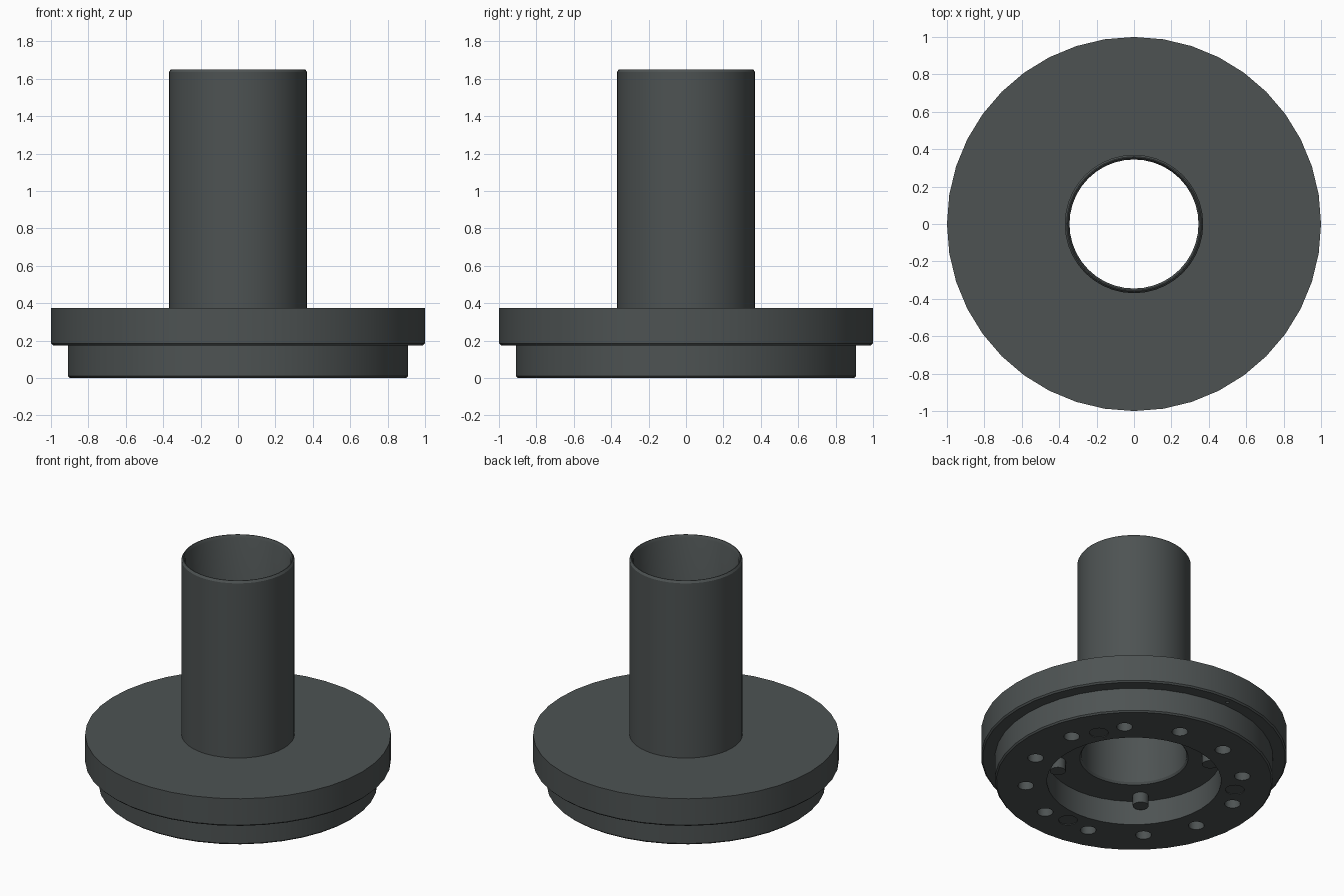
import bpy, bmesh
from math import cos, sin, radians, tau

SIDES = 40

if "Cube" in bpy.data.objects:
    bpy.data.objects.remove(bpy.data.objects["Cube"])

metal = bpy.data.materials.new("dark grey metal")
metal.use_nodes = True
color = (0.075, 0.086, 0.086, 1)
metal.diffuse_color = color
metal.node_tree.nodes["Principled BSDF"].inputs["Base Color"].default_value = color


def finish(name, bm):
    bmesh.ops.recalc_face_normals(bm, faces=bm.faces)
    mesh = bpy.data.meshes.new(name)
    bm.to_mesh(mesh)
    bm.free()
    mesh.materials.append(metal)
    obj = bpy.data.objects.new(name, mesh)
    bpy.context.collection.objects.link(obj)
    return obj


def smooth(obj):
    bpy.ops.object.select_all(action="DESELECT")
    obj.select_set(True)
    bpy.context.view_layer.objects.active = obj
    bpy.ops.object.shade_smooth_by_angle(angle=radians(30))


def lathe(name, profile):
    """Closed (radius, z) profile turned around the z axis."""
    bm = bmesh.new()
    rings = [[bm.verts.new((r * cos(tau * i / SIDES), r * sin(tau * i / SIDES), z))
              for r, z in profile] for i in range(SIDES)]
    n = len(profile)
    for i in range(SIDES):
        a, b = rings[i], rings[(i + 1) % SIDES]
        for j in range(n):
            k = (j + 1) % n
            bm.faces.new((a[j], b[j], b[k], a[k]))
    return finish(name, bm)


def cylinder_at(bm, ring, angle, radius, low, high):
    made = bmesh.ops.create_cone(bm, cap_ends=True, segments=20,
                                 radius1=radius, radius2=radius, depth=high - low)
    bmesh.ops.translate(bm, verts=made["verts"], vec=(
        ring * cos(radians(angle)), ring * sin(radians(angle)), (low + high) / 2))


# Flanged base with recess underneath, and hollow tube above
body = lathe("flanged_tube", [
    (0.57, 0), (0.90, 0), (0.91, 0.01), (0.91, 0.175),
    (0.99, 0.175), (1.0, 0.185), (1.0, 0.375), (0.37, 0.375),
    (0.37, 1.635), (0.36, 1.65), (0.355, 1.65), (0.345, 1.63),
    (0.345, 0.19), (0.355, 0.175), (0.57, 0.175)])

# Bolt holes, shallow round seats and a small index dimple
bm = bmesh.new()
for i in range(12):
    cylinder_at(bm, 0.71, 15 + 30 * i, 0.052, -0.05, 0.12)
for angle in (30, 150, 270):
    cylinder_at(bm, 0.67, angle, 0.062, -0.05, 0.005)
cylinder_at(bm, 0.95, 90, 0.012, 0.1, 0.2)
cutter = finish("hole_cutter", bm)
cutter.hide_render = True
cutter.hide_set(True)

holes = body.modifiers.new("holes", "BOOLEAN")
holes.operation = "DIFFERENCE"
holes.solver = "EXACT"
holes.object = cutter
bpy.context.view_layer.objects.active = body
bpy.ops.object.modifier_apply(modifier=holes.name)
bpy.data.objects.remove(cutter)
smooth(body)

# Locating pegs in the recess
bm = bmesh.new()
for i in range(4):
    cylinder_at(bm, 0.50, 45 + 90 * i, 0.052, 0.10, 0.18)
smooth(finish("locating_pegs", bm))
